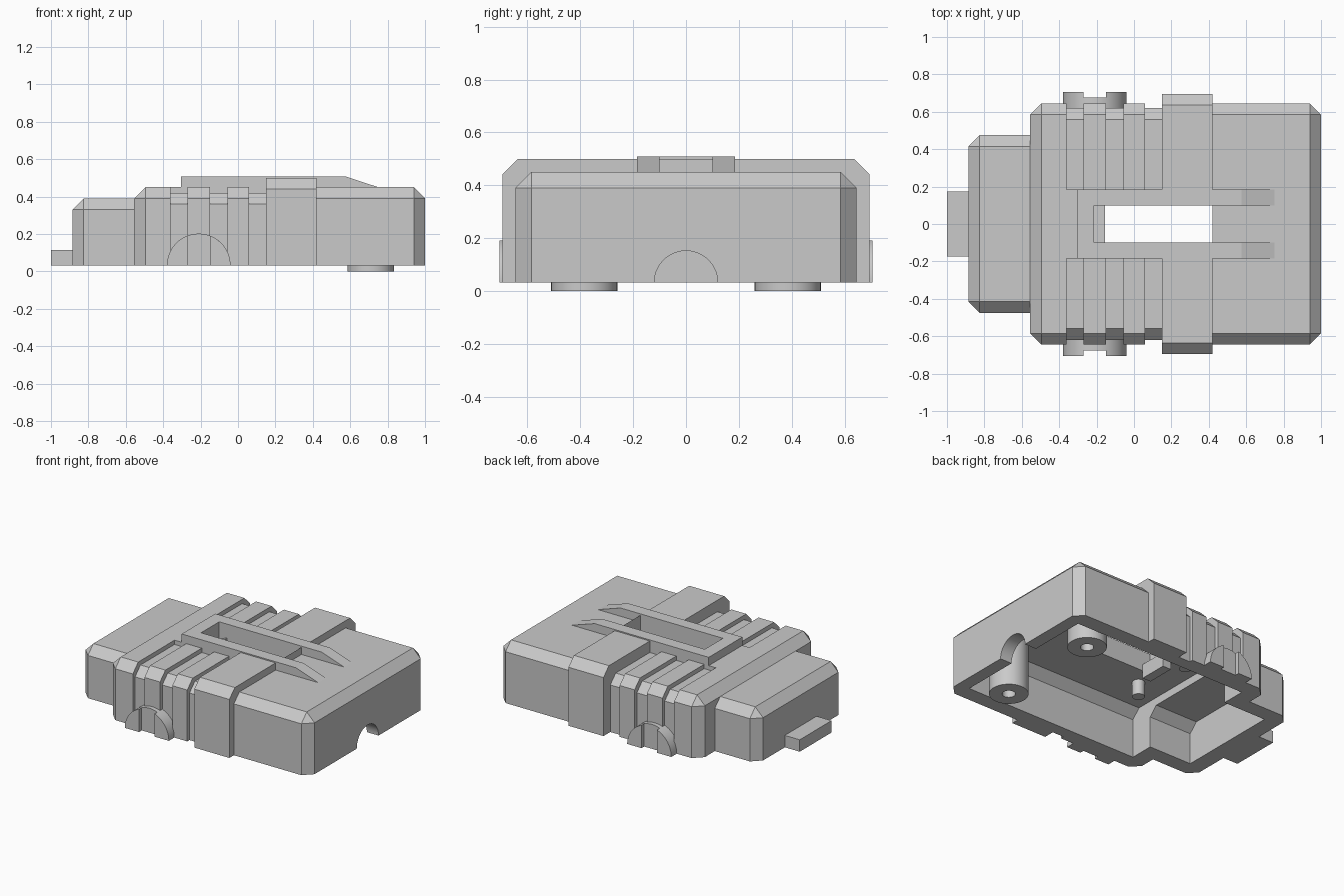
import bpy, bmesh, math
from mathutils import Matrix

if "Cube" in bpy.data.objects:
    bpy.data.objects.remove(bpy.data.objects["Cube"])

BASE = 0.032     # underside of the shell
EDGE = 0.06      # chamfer size

grey = bpy.data.materials.new("plain grey")
grey.use_nodes = True
grey.diffuse_color = (0.59, 0.59, 0.59, 1)
grey.node_tree.nodes["Principled BSDF"].inputs["Base Color"].default_value = (0.59, 0.59, 0.59, 1)


def finish(name, bm):
    bmesh.ops.remove_doubles(bm, verts=bm.verts, dist=1e-5)
    bmesh.ops.recalc_face_normals(bm, faces=bm.faces)
    mesh = bpy.data.meshes.new(name)
    bm.to_mesh(mesh)
    bm.free()
    mesh.materials.append(grey)
    ob = bpy.data.objects.new(name, mesh)
    bpy.context.collection.objects.link(ob)
    return ob


def loft(name, rings, bottom):
    """Join chamfered cross-sections given as (x, half width, top, chamfer)."""
    bm = bmesh.new()
    loops = []
    for x, w, t, c in rings:
        half = [(w, bottom), (w, t - c), (w - c, t)]
        section = half + [(-y, z) for y, z in reversed(half)]
        loops.append([bm.verts.new((x, y, z)) for y, z in section])
    for a, b in zip(loops, loops[1:]):
        for i in range(6):
            j = (i + 1) % 6
            bm.faces.new((a[i], a[j], b[j], b[i]))
    bm.faces.new(loops[0])
    bm.faces.new(loops[-1])
    bmesh.ops.dissolve_degenerate(bm, dist=1e-5, edges=bm.edges)
    return finish(name, bm)


def box(name, x, y, z):
    bm = bmesh.new()
    bmesh.ops.create_cube(bm, size=1)
    for v in bm.verts:
        for i, (lo, hi) in enumerate((x, y, z)):
            v.co[i] = lo if v.co[i] < 0 else hi
    return finish(name, bm)


def prism(name, points, y0, y1):
    """Extrude an (x, z) outline along y."""
    bm = bmesh.new()
    face = bm.faces.new([bm.verts.new((x, y0, z)) for x, z in points])
    ext = bmesh.ops.extrude_face_region(bm, geom=[face])
    for v in ext["geom"]:
        if isinstance(v, bmesh.types.BMVert):
            v.co.y = y1
    # Close the starting end as well
    bm.verts.ensure_lookup_table()
    if face not in bm.faces:
        bm.faces.new([v for v in bm.verts if v.co.y == y0])
    return finish(name, bm)


def cylinder(name, centre, radius, length, turn=None):
    bm = bmesh.new()
    mat = Matrix.Translation(centre)
    if turn:
        mat = mat @ Matrix.Rotation(math.pi / 2, 4, turn)
    bmesh.ops.create_cone(bm, cap_ends=True, segments=48, radius1=radius,
                          radius2=radius, depth=length, matrix=mat)
    return finish(name, bm)


def cut(target, cutter):
    cutter.hide_render = True
    mod = target.modifiers.new("cut", "BOOLEAN")
    mod.operation, mod.solver, mod.object = "DIFFERENCE", "EXACT", cutter
    bpy.context.view_layer.objects.active = target
    bpy.ops.object.modifier_apply(modifier=mod.name)
    bpy.data.objects.remove(cutter)


def smooth(ob):
    bpy.ops.object.select_all(action="DESELECT")
    ob.select_set(True)
    bpy.context.view_layer.objects.active = ob
    bpy.ops.object.shade_smooth_by_angle(angle=math.radians(30))


# Shell: nose, main body, grooves and raised band as one stepped loft
full, groove, band = (0.645, 0.45), (0.62, 0.42), (0.695, 0.5)
rings = [(-0.885, 0.415, 0.33, 0), (-0.825, 0.475, 0.39, EDGE), (-0.555, 0.475, 0.39, EDGE),
         (-0.555, 0.585, 0.39, 0), (-0.495, *full, EDGE)]
spans = [(-0.36, full), (-0.27, groove), (-0.15, full), (-0.055, groove),
         (0.06, full), (0.15, groove), (0.42, band), (0.94, full)]
start = -0.495
for end, size in spans:
    if start > -0.495:
        rings.append((start, *size, EDGE))
    rings.append((end, *size, EDGE))
    start = end
rings.append((1.0, 0.585, 0.39, 0))
shell = loft("shell", rings, BASE)

# Hollow underside, top slot and cable arch
inner = [(-0.77, 0.365, 0.31, EDGE), (-0.44, 0.365, 0.31, EDGE),
         (-0.44, 0.535, 0.365, EDGE), (0.91, 0.535, 0.365, EDGE)]
cut(shell, loft("cavity_cutter", inner, -0.1))
cut(shell, box("slot_cutter", (-0.215, 0.42), (-0.1, 0.1), (0.2, 0.7)))
cut(shell, cylinder("arch_cutter", (0.97, 0, BASE), 0.12, 0.4, "Y"))
smooth(shell)

# Raised frame round the slot
rail = [(-0.305, 0.415), (-0.305, 0.508), (0.575, 0.508), (0.75, 0.45), (0.75, 0.415)]
for side, sign in (("left", 1), ("right", -1)):
    prism(side + "_frame_rail", rail, sign * 0.1, sign * 0.185)
box("frame_crossbar", (-0.305, -0.215), (-0.1, 0.1), (0.4, 0.508))
box("frame_step", (-0.365, -0.3), (-0.185, 0.185), (0.4, 0.45))
prism("slot_catch", [(-0.22, 0.31), (-0.155, 0.31), (-0.155, 0.41), (-0.22, 0.39)], -0.1, 0.1)

# Tab on the nose
box("nose_tab", (-1.0, -0.87), (-0.175, 0.175), (BASE, 0.115))


def arc(a0, a1, steps):
    angles = [a0 + (a1 - a0) * i / steps for i in range(steps + 1)]
    return [(-0.21 + 0.17 * math.cos(a), BASE + 0.17 * math.sin(a)) for a in angles]


# Side knobs, feet and inner pegs on both sides
lip = math.acos(0.06 / 0.17)
for side, sign in (("left", 1), ("right", -1)):
    smooth(prism("knob_" + side, arc(0, math.pi, 32), sign * 0.57, sign * 0.675))
    for end, a0, a1, x in (("rear", 0, lip, -0.15), ("front", math.pi, math.pi - lip, -0.27)):
        outline = arc(a0, a1, 14) + [(x, BASE)]
        smooth(prism(f"knob_lip_{end}_{side}", outline, sign * 0.66, sign * 0.705))
    foot = cylinder("foot_" + side, (0.71, sign * 0.385, 0.19), 0.125, 0.38)
    cut(foot, cylinder("screw_cutter", (0.71, sign * 0.385, 0), 0.042, 0.4))
    smooth(foot)
    smooth(cylinder("peg_" + side, (-0.23, sign * 0.23, 0.33), 0.04, 0.14))
